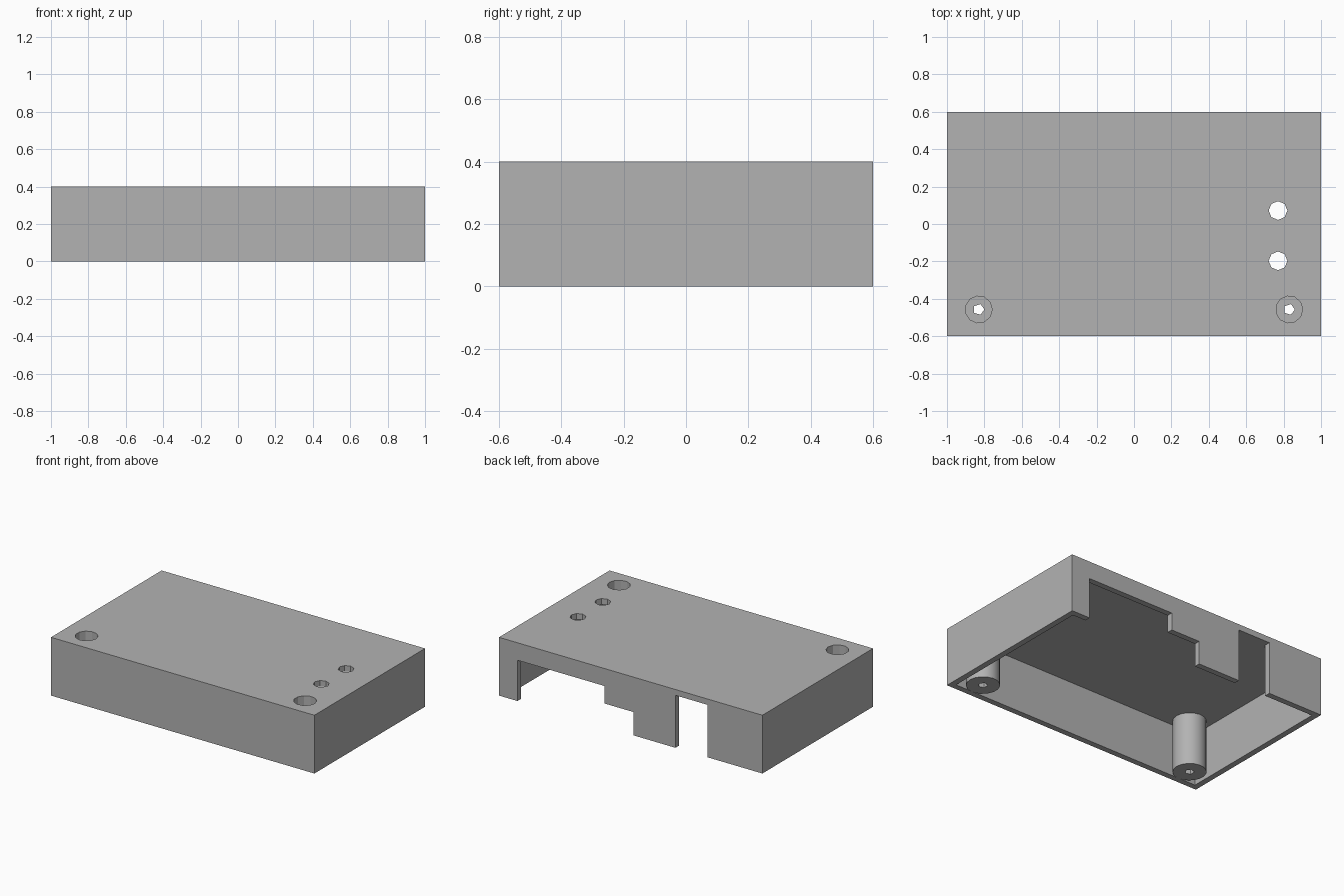
import bpy
import bmesh
from math import cos, sin, tau, radians
from mathutils import Vector

cube = bpy.data.objects.get("Cube")
if cube:
    bpy.data.objects.remove(cube, do_unlink=True)

LENGTH, DEPTH, HEIGHT, WALL = 2.0, 1.2, 0.4, 0.04

grey = bpy.data.materials.new("plain grey")
grey.use_nodes = True
colour = (0.45, 0.45, 0.45, 1)
grey.diffuse_color = colour
grey.node_tree.nodes["Principled BSDF"].inputs["Base Color"].default_value = colour


def prism(name, points, offset):
    """Extrude a closed outline of 3D points along an offset."""
    bm = bmesh.new()
    face = bm.faces.new([bm.verts.new(p) for p in points])
    new = bmesh.ops.extrude_face_region(bm, geom=[face], use_keep_orig=True)["geom"]
    bmesh.ops.translate(bm, vec=Vector(offset),
                        verts=[v for v in new if isinstance(v, bmesh.types.BMVert)])
    bmesh.ops.recalc_face_normals(bm, faces=bm.faces)
    mesh = bpy.data.meshes.new(name)
    bm.to_mesh(mesh)
    bm.free()
    mesh.materials.append(grey)
    obj = bpy.data.objects.new(name, mesh)
    bpy.context.collection.objects.link(obj)
    return obj


def box(name, w, d, z0, z1):
    corners = ((-1, -1), (1, -1), (1, 1), (-1, 1))
    return prism(name, [(x * w / 2, y * d / 2, z0) for x, y in corners], (0, 0, z1 - z0))


def column(name, x, y, r, sides, z0, z1):
    ring = [(x + r * cos(tau * i / sides), y + r * sin(tau * i / sides), z0)
            for i in range(sides)]
    return prism(name, ring, (0, 0, z1 - z0))


def back_notch(name, outline):
    return prism(name, [(x, DEPTH / 2 - 0.08, z) for x, z in outline], (0, 0.2, 0))


def combine(target, tool, operation):
    tool.hide_render = True
    mod = target.modifiers.new(tool.name, 'BOOLEAN')
    mod.object, mod.operation, mod.solver = tool, operation, 'EXACT'
    bpy.context.view_layer.objects.active = target
    bpy.ops.object.modifier_apply(modifier=mod.name)
    bpy.data.objects.remove(tool, do_unlink=True)


# Open-bottomed shell
case = box("case_cover", LENGTH, DEPTH, 0, HEIGHT)
combine(case, box("cavity", LENGTH - 2 * WALL, DEPTH - 2 * WALL, -0.1, HEIGHT - WALL),
        'DIFFERENCE')

# Connector openings in the back wall
stepped = [(0.86, -0.1), (0.86, 0.28), (0.2, 0.28), (0.2, 0.16), (-0.02, 0.16), (-0.02, -0.1)]
slot = [(-0.34, -0.1), (-0.34, 0.36), (-0.585, 0.36), (-0.585, -0.1)]
for outline in (stepped, slot):
    combine(case, back_notch("opening", outline), 'DIFFERENCE')

# Screw pillars with a countersunk head recess and a narrow bore
for x in (-0.83, 0.83):
    y = -0.457
    combine(case, column("pillar", x, y, 0.105, 17, 0, HEIGHT - 0.02), 'UNION')
    combine(case, column("recess", x, y, 0.072, 11, 0.12, HEIGHT + 0.1), 'DIFFERENCE')
    combine(case, column("bore", x, y, 0.03, 5, -0.1, HEIGHT), 'DIFFERENCE')

# Round indicator holes in the top
for y in (-0.197, 0.072):
    combine(case, column("indicator_hole", 0.77, y, 0.05, 8, 0.2, HEIGHT + 0.1), 'DIFFERENCE')

bpy.ops.object.select_all(action='DESELECT')
case.select_set(True)
bpy.context.view_layer.objects.active = case
bpy.ops.object.shade_smooth_by_angle(angle=radians(30))
